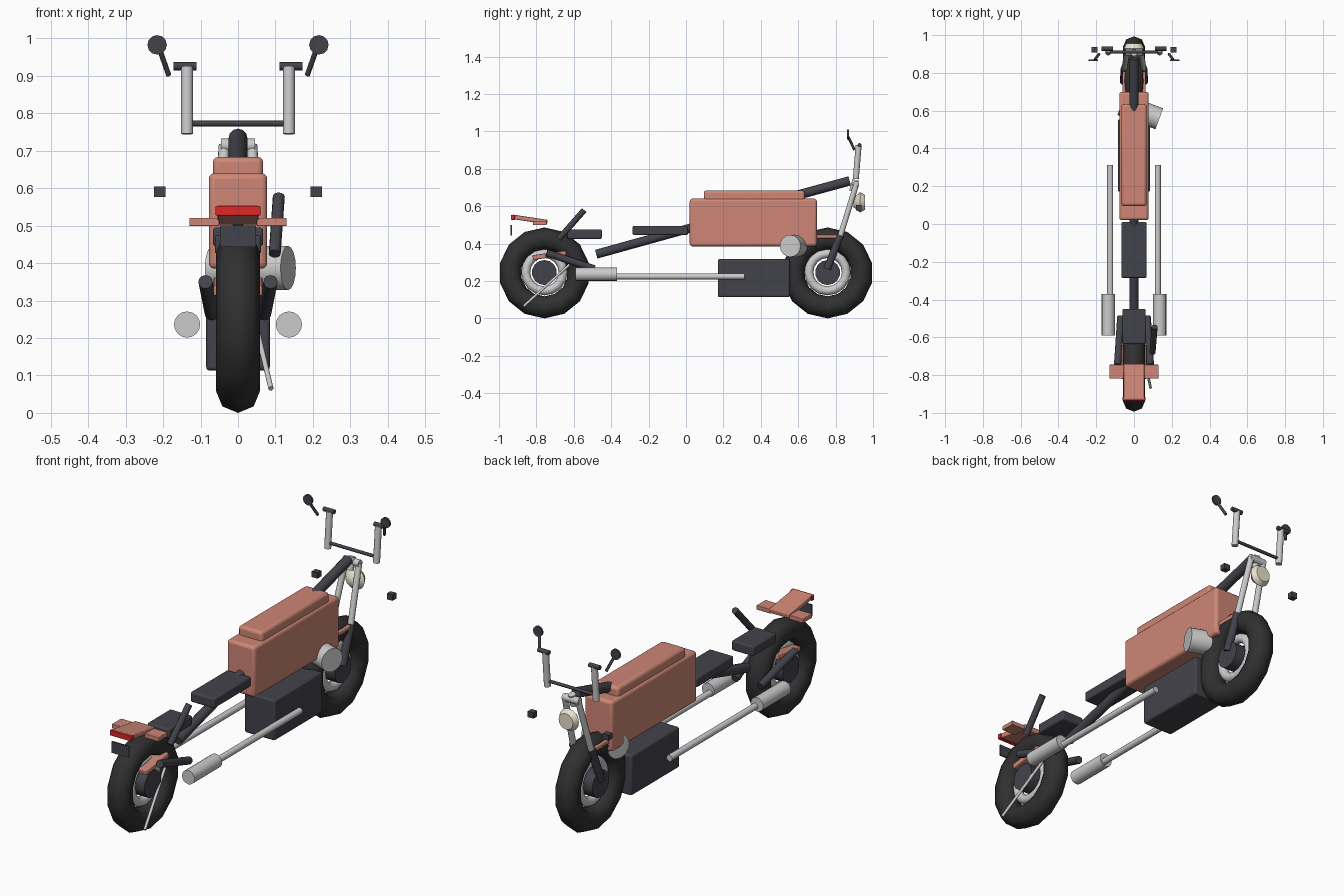
import bpy, math
from mathutils import Vector

if "Cube" in bpy.data.objects:
    bpy.data.objects.remove(bpy.data.objects["Cube"])


def mat(name, r, g, b):
    m = bpy.data.materials.new(name)
    m.diffuse_color = (r, g, b, 1)
    m.use_nodes = True
    m.node_tree.nodes["Principled BSDF"].inputs["Base Color"].default_value = m.diffuse_color
    return m


SALMON = mat("salmon_paint", 0.62, 0.24, 0.18)
DARK = mat("dark_metal", 0.055, 0.055, 0.07)
RUBBER = mat("rubber", 0.03, 0.03, 0.03)
RED = mat("red_lens", 0.75, 0.02, 0.02)
CREAM = mat("lamp_glass", 0.8, 0.76, 0.62)


def finish(name, m, smooth=True):
    o = bpy.context.object
    o.name = name
    if m:
        o.data.materials.append(m)
    if smooth:
        bpy.ops.object.shade_smooth_by_angle(angle=math.radians(50))
    return o


def box(name, x, y, z, m=None, bevel=0.0, tilt=0.0):
    """Box from (min, max) ranges, tilted about x."""
    bpy.ops.mesh.primitive_cube_add(size=1)
    o = bpy.context.object
    o.scale = (x[1] - x[0], y[1] - y[0], z[1] - z[0])
    bpy.ops.object.transform_apply(location=False, rotation=False, scale=True)
    o.location = (sum(x) / 2, sum(y) / 2, sum(z) / 2)
    o.rotation_euler.x = tilt
    if bevel:
        b = o.modifiers.new("bevel", "BEVEL")
        b.width, b.segments = bevel, 3
    return finish(name, m, bool(bevel))


def rod(name, a, b, r, m=None, n=12, r2=None):
    """Cylinder or cone between two points."""
    a, b = Vector(a), Vector(b)
    d = b - a
    bpy.ops.mesh.primitive_cone_add(vertices=n, radius1=r, radius2=r if r2 is None else r2,
                                    depth=d.length, location=(a + b) / 2)
    bpy.context.object.rotation_euler = d.to_track_quat("Z", "Y").to_euler()
    return finish(name, m)


def ring(name, y, z, R, r, m, n, k):
    bpy.ops.mesh.primitive_torus_add(major_radius=R, minor_radius=r, major_segments=n,
                                     minor_segments=k, location=(0, y, z),
                                     rotation=(0, math.pi / 2, 0))
    o = finish(name, m)
    bpy.ops.object.shade_smooth()
    return o


# wheels
for name, y in (("rear", -0.757), ("front", 0.757)):
    ring(name + "_tyre", y, 0.243, 0.184, 0.059, RUBBER, 14, 8)
    ring(name + "_rim", y, 0.247, 0.1, 0.024, None, 16, 8)
    rod(name + "_hub", (-0.055, y, 0.245), (0.055, y, 0.245), 0.067, DARK, 14)

# tank, engine and seats
box("tank_body", (-0.078, 0.078), (0.02, 0.70), (0.385, 0.64), SALMON, 0.015)
box("tank_top", (-0.067, 0.067), (0.095, 0.635), (0.60, 0.684), SALMON, 0.015)
box("engine_block", (-0.085, 0.085), (0.17, 0.555), (0.113, 0.317), DARK, 0.01)
rod("engine_cylinder", (0.134, 0.557, 0.387), (-0.068, 0.632, 0.387), 0.059, None, 16)
box("front_seat", (-0.067, 0.067), (-0.285, 0.01), (0.445, 0.495), DARK, 0.008)
box("rear_seat", (-0.062, 0.062), (-0.635, -0.45), (0.425, 0.475), DARK, 0.008)

# frame spine
rod("rear_frame_tube", (0, -0.48, 0.343), (0, 0.05, 0.49), 0.024, DARK)
rod("front_frame_tube", (0, 0.60, 0.66), (0, 0.875, 0.735), 0.025, DARK)
rod("steering_clamp", (-0.045, 0.908, 0.715), (0.045, 0.908, 0.715), 0.018)
rod("steering_stem", (0, 0.89, 0.68), (0, 0.907, 0.74), 0.018)

# fenders, tail and plate
box("front_fender", (-0.062, 0.062), (0.69, 0.835), (0.428, 0.448), SALMON, 0.004)
box("chain_guard", (-0.065, 0.065), (-0.82, -0.64), (0.325, 0.35), SALMON, 0.004, 0.14)
box("tail_fender", (-0.055, 0.055), (-0.93, -0.74), (0.517, 0.541), SALMON, 0.004, -0.15)
box("tail_light", (-0.06, 0.06), (-0.936, -0.915), (0.527, 0.553), RED, 0.003)
box("number_plate", (-0.048, 0.048), (-0.937, -0.93), (0.443, 0.50), DARK)

# headlight
rod("headlight_shell", (0, 0.895, 0.62), (0, 0.93, 0.62), 0.025, CREAM, 16, 0.055)
rod("headlight_lens", (0, 0.93, 0.62), (0, 0.956, 0.62), 0.055, CREAM, 16, 0.04)

# handlebar crossbar
rod("handlebar", (-0.135, 0.91, 0.773), (0.135, 0.91, 0.773), 0.008, DARK)

# mirrored parts
for side, s in (("left", -1), ("right", 1)):
    rod(side + "_fork_tube", (s * 0.037, 0.91, 0.715), (s * 0.05, 0.825, 0.44), 0.015)
    rod(side + "_fork_leg", (s * 0.05, 0.825, 0.445), (s * 0.055, 0.755, 0.265), 0.02, DARK)
    rod(side + "_bar_riser", (s * 0.136, 0.908, 0.745), (s * 0.136, 0.923, 0.925), 0.016)
    rod(side + "_grip", (s * 0.111, 0.928, 0.926), (s * 0.172, 0.928, 0.926), 0.011, DARK)
    rod(side + "_mirror_stalk", (s * 0.185, 0.9, 0.902), (s * 0.209, 0.868, 0.97), 0.007, DARK)
    rod(side + "_mirror", (s * 0.216, 0.862, 0.983), (s * 0.216, 0.872, 0.983), 0.026, DARK)
    xs = sorted((s * 0.193, s * 0.225))
    box(side + "_front_indicator", xs, (0.908, 0.938), (0.576, 0.605), DARK)
    xs = sorted((s * 0.05, s * 0.13))
    box(side + "_rear_indicator", xs, (-0.818, -0.745), (0.499, 0.521), SALMON, 0.003)
    rod(side + "_swing_arm", (s * 0.07, -0.49, 0.265), (s * 0.087, -0.745, 0.35), 0.019, DARK)
    rod(side + "_exhaust_pipe", (s * 0.126, -0.40, 0.224), (s * 0.126, 0.313, 0.224), 0.016)
    rod(side + "_muffler", (s * 0.136, -0.59, 0.236), (s * 0.136, -0.37, 0.236), 0.035, None, 16)

# right side lever and kickstand
rod("side_lever", (0.098, -0.68, 0.425), (0.109, -0.545, 0.578), 0.016, DARK)
rod("kickstand", (0.088, -0.868, 0.065), (0.035, -0.62, 0.29), 0.007)
